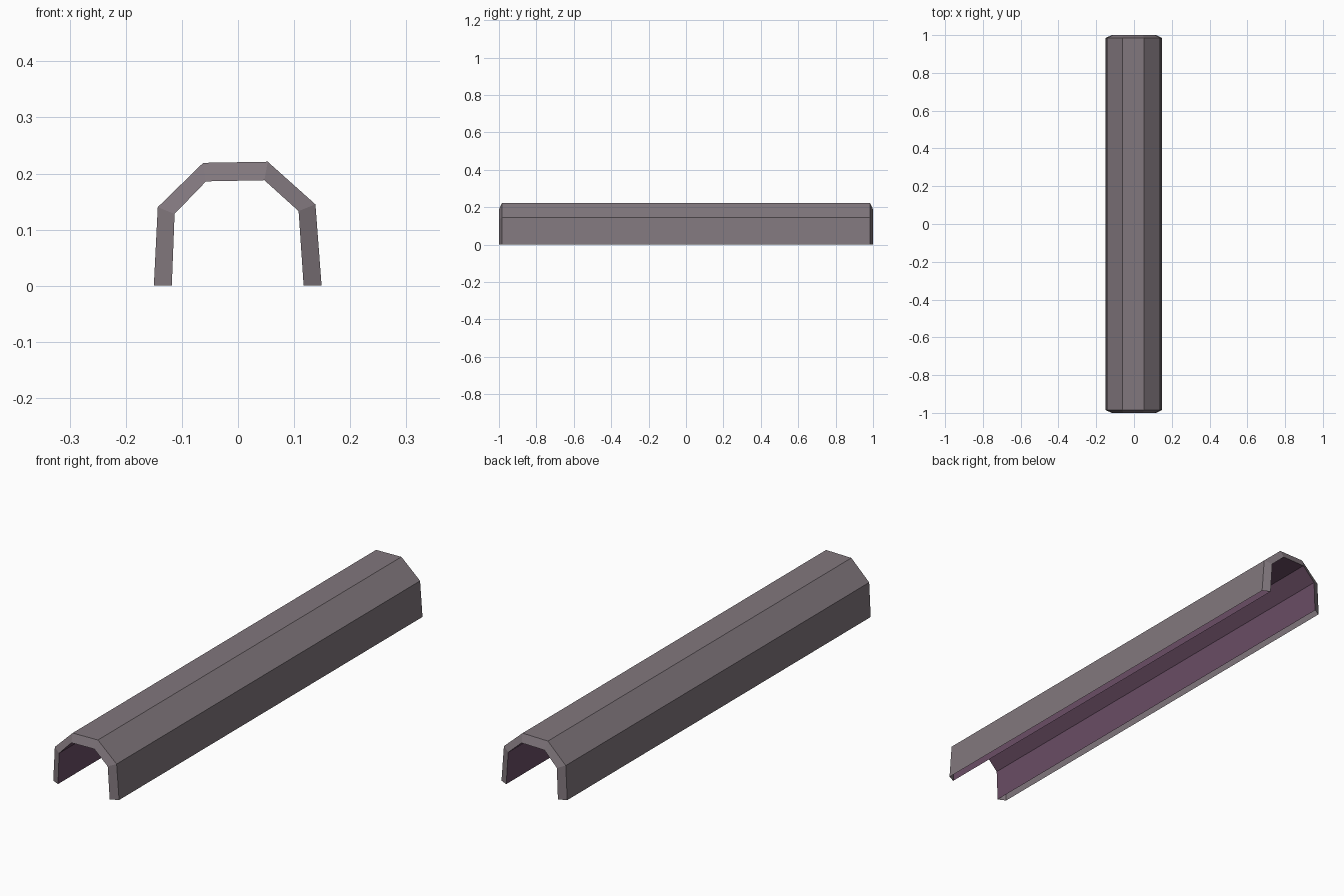
import bpy, bmesh

if "Cube" in bpy.data.objects:
    bpy.data.objects.remove(bpy.data.objects["Cube"])


def material(name, rgb):
    m = bpy.data.materials.new(name)
    m.diffuse_color = (*rgb, 1)
    m.use_nodes = True
    m.node_tree.nodes["Principled BSDF"].inputs["Base Color"].default_value = m.diffuse_color
    return m


outer_grey = material("warm grey", (0.22, 0.185, 0.205))
inner_purple = material("dull purple", (0.145, 0.075, 0.13))

# Slightly uneven arch profiles (x, z), left foot to right foot
OUTER = [(-0.15, 0), (-0.143, 0.14), (-0.062, 0.219),
         (0.053, 0.221), (0.138, 0.145), (0.149, 0)]
INNER = [(-0.118, 0), (-0.113, 0.128), (-0.057, 0.186),
         (0.047, 0.188), (0.108, 0.133), (0.117, 0)]

bm = bmesh.new()


def ring(profile, y):
    return [bm.verts.new((x, y, z)) for x, z in profile]


def strip(a, b, mat):
    for i in range(len(a) - 1):
        bm.faces.new((a[i], a[i + 1], b[i + 1], b[i])).material_index = mat


# The outer skin is a little shorter, so the end rims slope back
of, ob = ring(OUTER, -0.985), ring(OUTER, 0.985)
inf, inb = ring(INNER, -1.0), ring(INNER, 1.0)
strip(of, ob, 0)      # outside skin
strip(inb, inf, 1)    # inside lining
strip(inf, of, 0)     # front rim
strip(ob, inb, 0)     # back rim (undersides of the walls stay open)

# Normals: outside skin must point away from the channel
bm.normal_update()
top = max(bm.faces, key=lambda f: f.calc_center_median().z)
if top.normal.z < 0:
    bmesh.ops.reverse_faces(bm, faces=bm.faces[:])

mesh = bpy.data.meshes.new("arched_cover")
bm.to_mesh(mesh)
bm.free()
mesh.materials.append(outer_grey)
mesh.materials.append(inner_purple)
obj = bpy.data.objects.new("arched_cover", mesh)
bpy.context.collection.objects.link(obj)
